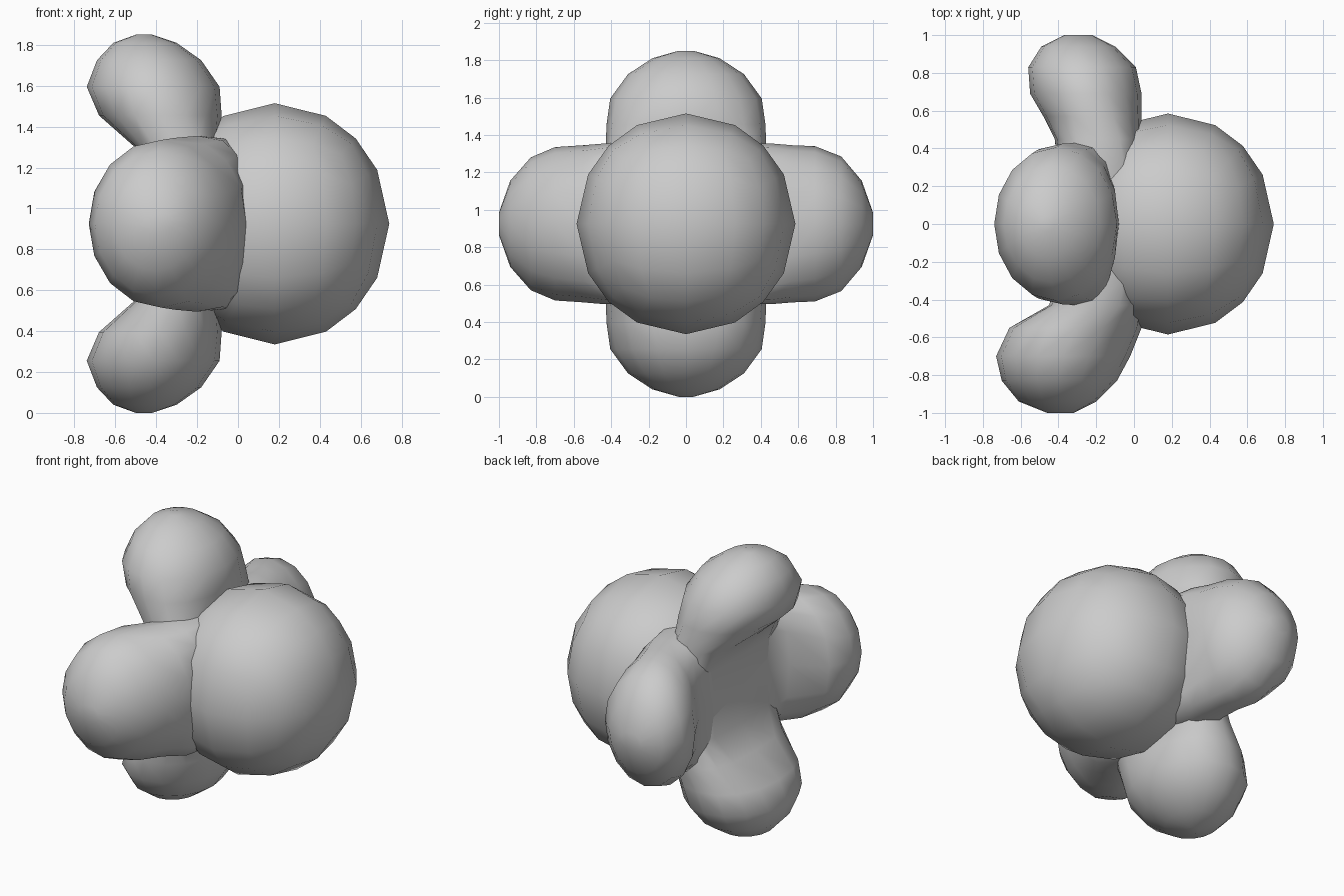
import bpy, bmesh, math
from mathutils import Vector

if "Cube" in bpy.data.objects:
    bpy.data.objects.remove(bpy.data.objects["Cube"])

CENTRE = Vector((0, 0, 0.925))
SIDES = 16


def finish(bm, name):
    bmesh.ops.recalc_face_normals(bm, faces=bm.faces)
    mesh = bpy.data.meshes.new(name)
    bm.to_mesh(mesh)
    bm.free()
    for p in mesh.polygons:
        p.use_smooth = True
    ob = bpy.data.objects.new(name, mesh)
    bpy.context.collection.objects.link(ob)
    return ob


def spow(v, e):
    return math.copysign(abs(v) ** e, v)


def lobe(name, out, side, sections):
    """Loft superellipse sections (reach, x min, x max, half width, squareness)."""
    out, side = Vector(out), Vector(side)
    bm = bmesh.new()
    rings = []
    for r, x0, x1, w, n in sections:
        ring = []
        for i in range(SIDES):
            a = 2 * math.pi * i / SIDES
            x = (x0 + x1) / 2 + (x1 - x0) / 2 * spow(math.cos(a), 2 / n)
            co = CENTRE + out * r + side * (w * spow(math.sin(a), 2 / n))
            co.x += x
            ring.append(bm.verts.new(co))
        rings.append(ring)
    for a, b in zip(rings, rings[1:]):
        for i in range(SIDES):
            j = (i + 1) % SIDES
            bm.faces.new((a[i], a[j], b[j], b[i]))
    bm.faces.new(rings[-1])
    return finish(bm, name)


# Large ball: a cube subdivided and pushed out to an ellipsoid
bm = bmesh.new()
bmesh.ops.create_cube(bm, size=2)
bmesh.ops.subdivide_edges(bm, edges=bm.edges[:], cuts=3, use_grid_fill=True)
for v in bm.verts:
    d = v.co.normalized()
    v.co = Vector((0.18 + d.x * 0.56, d.y * 0.585, 0.925 + d.z * 0.59))
finish(bm, "main_ball")

# Four lobes that share a squarish flat hub behind the ball
upright = [(0, -.40, 0, .42, 5), (.22, -.41, -.05, .43, 4.5),
           (.38, -.51, -.10, .43, 2.8), (.53, -.68, -.08, .425, 2.2),
           (.67, -.74, -.09, .405, 2), (.80, -.69, -.18, .31, 2),
           (.885, -.61, -.30, .18, 2), (.925, -.50, -.42, .04, 2)]
front = [(0, -.40, 0, .42, 5), (.28, -.40, .02, .43, 4.5),
         (.43, -.45, .05, .43, 2.8), (.55, -.66, .04, .42, 2.2),
         (.70, -.73, -.02, .41, 2), (.83, -.70, -.09, .355, 2),
         (.94, -.61, -.20, .23, 2), (1.0, -.46, -.32, .06, 2)]
back = [(0, -.40, 0, .42, 5), (.28, -.40, .02, .43, 4.5),
        (.45, -.42, .04, .43, 2.8), (.57, -.48, .04, .42, 2.2),
        (.69, -.55, .04, .415, 2), (.83, -.56, .01, .36, 2),
        (.94, -.49, -.10, .23, 2), (1.0, -.37, -.22, .06, 2)]

lobe("top_lobe", (0, 0, 1), (0, 1, 0), upright)
lobe("bottom_lobe", (0, 0, -1), (0, 1, 0), upright)
lobe("front_lobe", (0, -1, 0), (0, 0, 1), front)
lobe("back_lobe", (0, 1, 0), (0, 0, 1), back)
